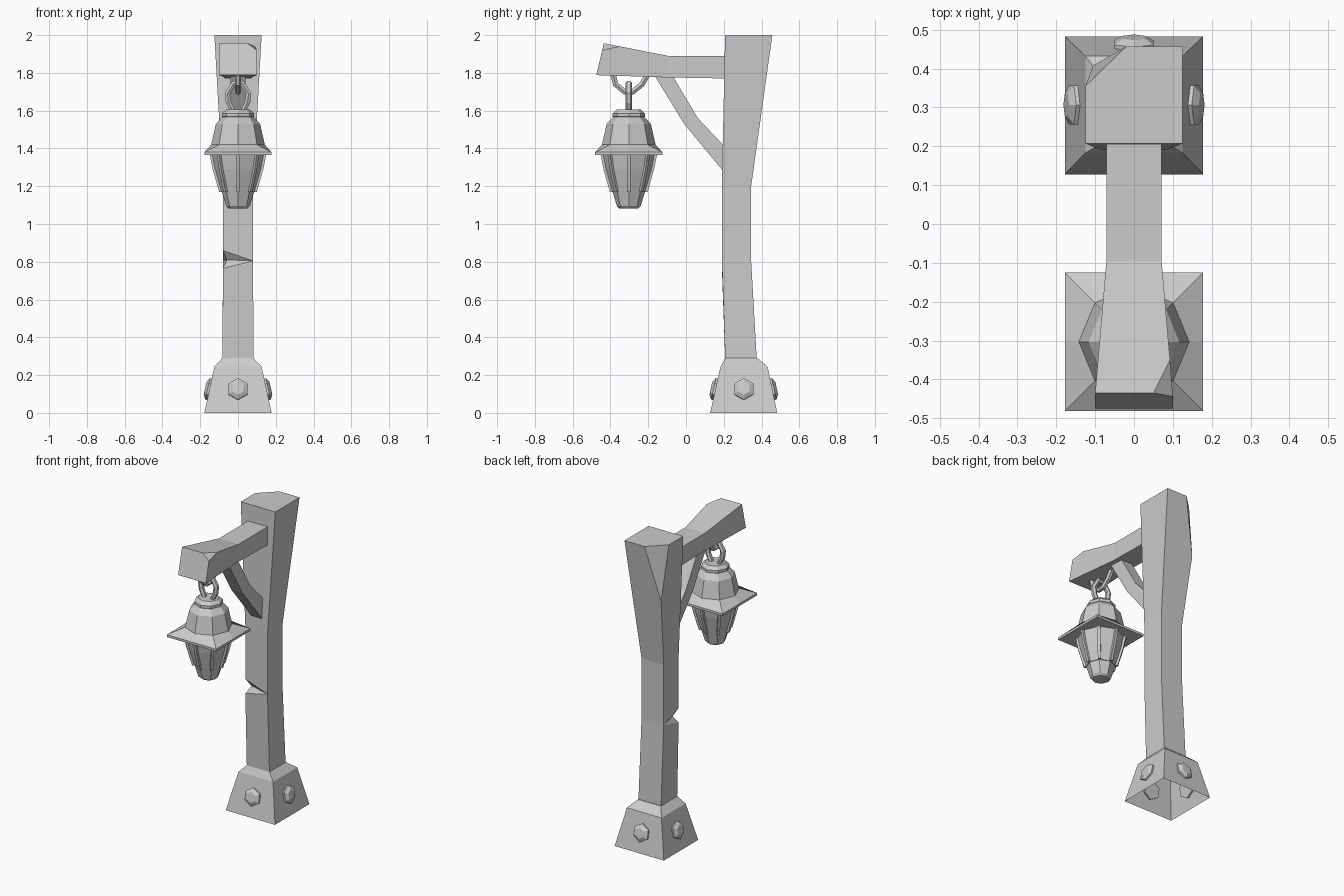
import bpy, bmesh, math
from mathutils import Vector, Matrix

if "Cube" in bpy.data.objects:
    bpy.data.objects.remove(bpy.data.objects["Cube"])


def finish(name, bm):
    bmesh.ops.remove_doubles(bm, verts=bm.verts, dist=1e-5)
    bmesh.ops.recalc_face_normals(bm, faces=bm.faces)
    me = bpy.data.meshes.new(name)
    bm.to_mesh(me)
    bm.free()
    ob = bpy.data.objects.new(name, me)
    bpy.context.collection.objects.link(ob)
    return ob


def loft(rings, bottom=True, top=True):
    bm = bmesh.new()
    vs = [[bm.verts.new(p) for p in r] for r in rings]
    n = len(vs[0])
    for a, b in zip(vs, vs[1:]):
        for i in range(n):
            j = (i + 1) % n
            bm.faces.new((a[i], a[j], b[j], b[i]))
    if bottom:
        bm.faces.new(vs[0][::-1])
    if top:
        bm.faces.new(vs[-1])
    bmesh.ops.remove_doubles(bm, verts=bm.verts, dist=1e-5)
    return bm


def chop(bm, a, b, c, inside):
    # cut a corner off along the plane through three points
    a, b, c = Vector(a), Vector(b), Vector(c)
    n = (b - a).cross(c - a).normalized()
    if n.dot(Vector(inside) - a) > 0:
        n.negate()
    r = bmesh.ops.bisect_plane(bm, geom=bm.verts[:] + bm.edges[:] + bm.faces[:],
                               plane_co=a, plane_no=n, clear_outer=True)
    edges = [e for e in r['geom_cut'] if isinstance(e, bmesh.types.BMEdge)]
    bmesh.ops.holes_fill(bm, edges=edges)


def rect(hx, y0, y1, z):
    return [(-hx, y0, z), (hx, y0, z), (hx, y1, z), (-hx, y1, z)]


LY = -0.303  # lantern axis


def octo(r, z):
    return [(r * math.cos(k * math.pi / 4), LY + r * math.sin(k * math.pi / 4), z) for k in range(8)]


def square(h, z):
    s = [(1, 0), (1, 1), (0, 1), (-1, 1), (-1, 0), (-1, -1), (0, -1), (1, -1)]
    return [(h * x, LY + h * y, z) for x, y in s]


# post with a notch in its front left edge and a chopped top corner
mid = rect(.08, .19, .345, .805)
bm = loft([rect(.082, .21, .378, .22),
           [(-.08, .19, .765)] + mid[1:],
           [(-.058, .222, .81)] + mid[1:],
           [(-.08, .19, .86)] + mid[1:],
           rect(.08, .19, .345, 1.2), rect(.125, .207, .457, 2)])
chop(bm, (-.125, .355, 2), (-.02, .457, 2), (-.105, .408, 1.64), (0, .3, 1.5))
finish("post", bm)

# base shoe, open underneath
finish("base", loft([rect(.178, .128, .483, 0), rect(.125, .183, .432, .245),
                     rect(.083, .208, .378, .29)], bottom=False))

# faceted bolts on the four sides of the base
for i in range(4):
    rings = [[(r * math.cos(k * math.pi / 3), r * math.sin(k * math.pi / 3), d) for k in range(6)]
             for r, d in ((.058, -.012), (.058, .01), (.034, .024))]
    bm = loft(rings)
    tilt = math.atan2(.053, .245)
    m = (Matrix.Translation((0, .306, .125)) @ Matrix.Rotation(i * math.pi / 2, 4, 'Z')
         @ Matrix.Translation((.151, 0, 0)) @ Matrix.Rotation(math.pi / 2 - tilt, 4, 'Y'))
    bmesh.ops.transform(bm, matrix=m, verts=bm.verts)
    finish("bolt", bm)


def beam(sections):
    # sections: half width, (y, z) lower, (y, z) upper
    return loft([[(-h, *a), (h, *a), (h, *b), (-h, *b)] for h, a, b in sections])


# arm with a chopped end corner
bm = beam([(.1, (-.475, 1.788), (-.435, 1.957)),
           (.071, (-.1, 1.776), (-.095, 1.89)),
           (.071, (.23, 1.77), (.23, 1.89))])
chop(bm, (.094, -.345, 1.94), (.05, -.435, 1.957), (.1, -.444, 1.92), (0, -.2, 1.83))
finish("arm", bm)

# bent brace
finish("brace", beam([(.04, (-.175, 1.8), (-.08, 1.8)),
                      (.04, (-.01, 1.53), (.063, 1.56)),
                      (.04, (.205, 1.27), (.205, 1.41))]))

# lantern roof: square brim rising to an octagonal dome and collar
finish("roof", loft([square(.178, 1.365), square(.178, 1.38), octo(.142, 1.42),
                     octo(.117, 1.53), octo(.078, 1.572)]))
finish("collar", loft([octo(.076, 1.56), octo(.086, 1.568), octo(.086, 1.585), octo(.064, 1.605)]))

# glass and bottom cup
glass = [(.14, 1.37), (.124, 1.29), (.09, 1.17)]
finish("glass", loft([octo(r, z) for r, z in reversed(glass)]))
finish("cup", loft([octo(.05, 1.083), octo(.063, 1.095), octo(.09, 1.185)]))

# ribs down the glass edges
for k in range(8):
    bm = loft([[(r - .01, -.009, z), (r + .01, -.009, z), (r + .01, .009, z), (r - .01, .009, z)]
               for r, z in reversed(glass)])
    m = Matrix.Translation((0, LY, 0)) @ Matrix.Rotation(k * math.pi / 4, 4, 'Z')
    bmesh.ops.transform(bm, matrix=m, verts=bm.verts)
    finish("rib", bm)


def tube(name, pts, closed):
    cu = bpy.data.curves.new(name, 'CURVE')
    cu.dimensions = '3D'
    cu.bevel_depth = .017
    cu.bevel_resolution = 1
    sp = cu.splines.new('POLY')
    sp.points.add(len(pts) - 1)
    for p, c in zip(sp.points, pts):
        p.co = (*c, 1)
    sp.use_cyclic_u = closed
    sp.use_smooth = False
    ob = bpy.data.objects.new(name, cu)
    bpy.context.collection.objects.link(ob)
    bpy.ops.object.select_all(action='DESELECT')
    ob.select_set(True)
    bpy.context.view_layer.objects.active = ob
    bpy.ops.object.convert(target='MESH')


# staple under the arm and hanging link through it
tube("staple", [(0, LY + s * y, z) for s, y, z in
                ((-1, .085, 1.80), (-1, .07, 1.74), (-1, .022, 1.70),
                 (1, .022, 1.70), (1, .07, 1.74), (1, .105, 1.80))], False)
half = [(.022, 1.745), (.056, 1.69), (.05, 1.645), (.024, 1.59)]
tube("link", [(x, LY, z) for x, z in half] + [(-x, LY, z) for x, z in reversed(half)], True)
